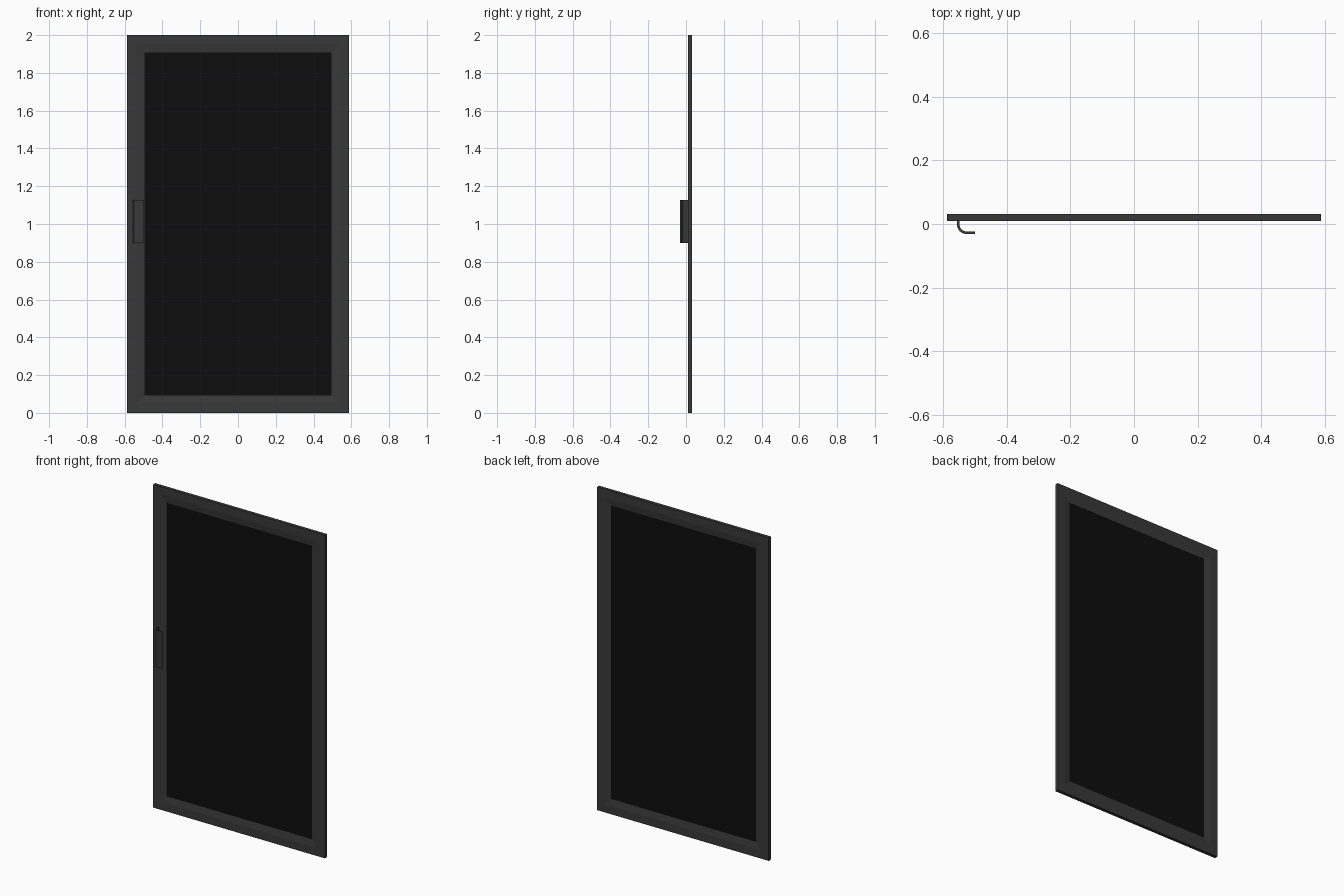
import bpy, bmesh, math

if "Cube" in bpy.data.objects:
    bpy.data.objects.remove(bpy.data.objects["Cube"])

W, H = 0.588, 2.0          # half width, height
Y0, Y1 = 0.010, 0.031      # front and back of the door leaf
YM = (Y0 + Y1) / 2


def material(name, rgba):
    m = bpy.data.materials.new(name)
    m.diffuse_color = rgba
    m.use_nodes = True
    m.node_tree.nodes["Principled BSDF"].inputs["Base Color"].default_value = m.diffuse_color
    return m


def finish(bm, name, mat):
    bmesh.ops.recalc_face_normals(bm, faces=bm.faces)
    me = bpy.data.meshes.new(name)
    bm.to_mesh(me)
    bm.free()
    ob = bpy.data.objects.new(name, me)
    bpy.context.collection.objects.link(ob)
    me.materials.append(mat)
    return ob


dark = material("dark_metal", (0.04, 0.04, 0.04, 1))
black = material("dark_glass", (0.004, 0.004, 0.004, 0.96))

# Frame: a bar section (inset from edge, y) swept round the rectangle with mitred corners
section = [(0, Y0), (0.05, Y0), (0.092, Y0 + 0.006),
           (0.092, Y1 - 0.006), (0.05, Y1), (0, Y1)]
bm = bmesh.new()
rings = []
for d, y in section:
    x = W - d
    rings.append([bm.verts.new(p) for p in
                  ((-x, y, d), (x, y, d), (x, y, H - d), (-x, y, H - d))])
for i, a in enumerate(rings):
    b = rings[(i + 1) % len(rings)]
    for k in range(4):
        n = (k + 1) % 4
        bm.faces.new((a[k], a[n], b[n], b[k]))
finish(bm, "door_frame", dark)

# Glass pane held in the middle of the frame
bm = bmesh.new()
bmesh.ops.create_cube(bm, size=1)
for v in bm.verts:
    v.co = (v.co.x * 2 * (W - 0.09), YM + v.co.y * 0.006,
            H / 2 + v.co.z * (H - 0.18))
finish(bm, "glass_pane", black)

# Pull handle: a curved J strip, thickened and extruded upwards
T, R = 0.008, 0.028        # strip thickness, outer bend radius
XL, XR, YF = -0.556, -0.500, -0.031
cx, cy = XL + R, YF + R


def strip(r):
    arc = [(cx + r * math.cos(a), cy + r * math.sin(a))
           for a in (math.pi + math.pi / 2 * i / 10 for i in range(11))]
    return [(cx - r, Y0)] + arc + [(XR, cy - r)]


outer, inner = strip(R), strip(R - T)
bm = bmesh.new()
lower = [[bm.verts.new((x, y, 0.90)) for x, y in s] for s in (outer, inner)]
quads = [bm.faces.new((lower[0][i], lower[0][i + 1], lower[1][i + 1], lower[1][i]))
         for i in range(len(outer) - 1)]
ext = bmesh.ops.extrude_face_region(bm, geom=quads, use_keep_orig=True)
for g in ext["geom"]:
    if isinstance(g, bmesh.types.BMVert):
        g.co.z = 1.127
handle = finish(bm, "pull_handle", dark)
bpy.context.view_layer.objects.active = handle
handle.select_set(True)
bpy.ops.object.shade_smooth_by_angle(angle=math.radians(30))
